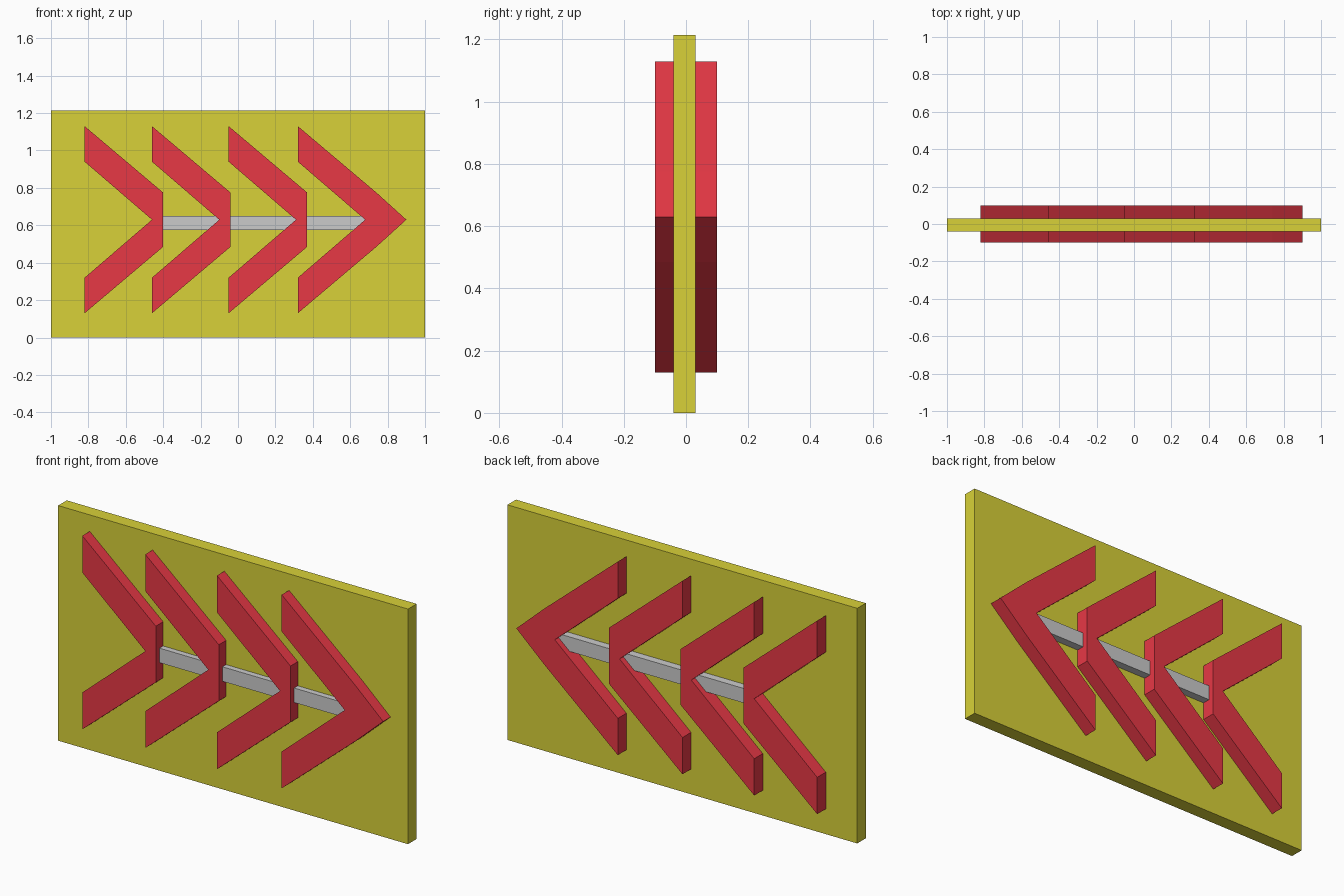
import bpy

if "Cube" in bpy.data.objects:
    bpy.data.objects.remove(bpy.data.objects["Cube"])

def material(name, color):
    m = bpy.data.materials.new(name)
    m.diffuse_color = color
    m.use_nodes = True
    m.node_tree.nodes["Principled BSDF"].inputs["Base Color"].default_value = m.diffuse_color
    return m

def prism(name, profile, y0, y1, mat=None):
    """Extrude an x-z outline (clockwise seen from the front) along y."""
    n = len(profile)
    verts = [(x, y, z) for y in (y0, y1) for x, z in profile]
    faces = [tuple(reversed(range(n))), tuple(range(n, 2 * n))]
    faces += [(i, (i + 1) % n, n + (i + 1) % n, n + i) for i in range(n)]
    # outward winding for a clockwise outline
    mesh = bpy.data.meshes.new(name)
    mesh.from_pydata(verts, [], faces)
    mesh.validate()
    import bmesh
    bm = bmesh.new()
    bm.from_mesh(mesh)
    bmesh.ops.recalc_face_normals(bm, faces=bm.faces)
    bm.to_mesh(mesh)
    bm.free()
    obj = bpy.data.objects.new(name, mesh)
    bpy.context.collection.objects.link(obj)
    if mat:
        mesh.materials.append(mat)
    return obj

def rect(x0, x1, z0, z1):
    return [(x0, z1), (x1, z1), (x1, z0), (x0, z0)]

yellow = material("yellow_paint", (0.69, 0.64, 0.04, 1))
red = material("red_paint", (0.80, 0.04, 0.06, 1))

# Sign board
prism("board", rect(-1, 1, 0, 1.215), -0.04, 0.03, yellow)

# Chevrons, mirrored about their mid height; the last one has a full point
MID = 0.63
def chevron(name, x, pointed):
    upper = [(0, 0.31), (0, 0.50), (0.42, 0.145)]
    tip = [(0.58, 0)] if pointed else []
    half = upper + tip
    lower = [(a, -h) for a, h in reversed(upper)]
    outline = half + lower + [(0.36, 0)]
    prism(name, [(x + a, MID + h) for a, h in outline], -0.10, 0.10, red)

for i, x in enumerate((-0.82, -0.46, -0.05, 0.32)):
    chevron(f"chevron_{i + 1}", x, i == 3)

# Grey bar linking the chevrons
prism("link_bar", rect(-0.43, 0.70, 0.575, 0.65), -0.07, 0.07)
